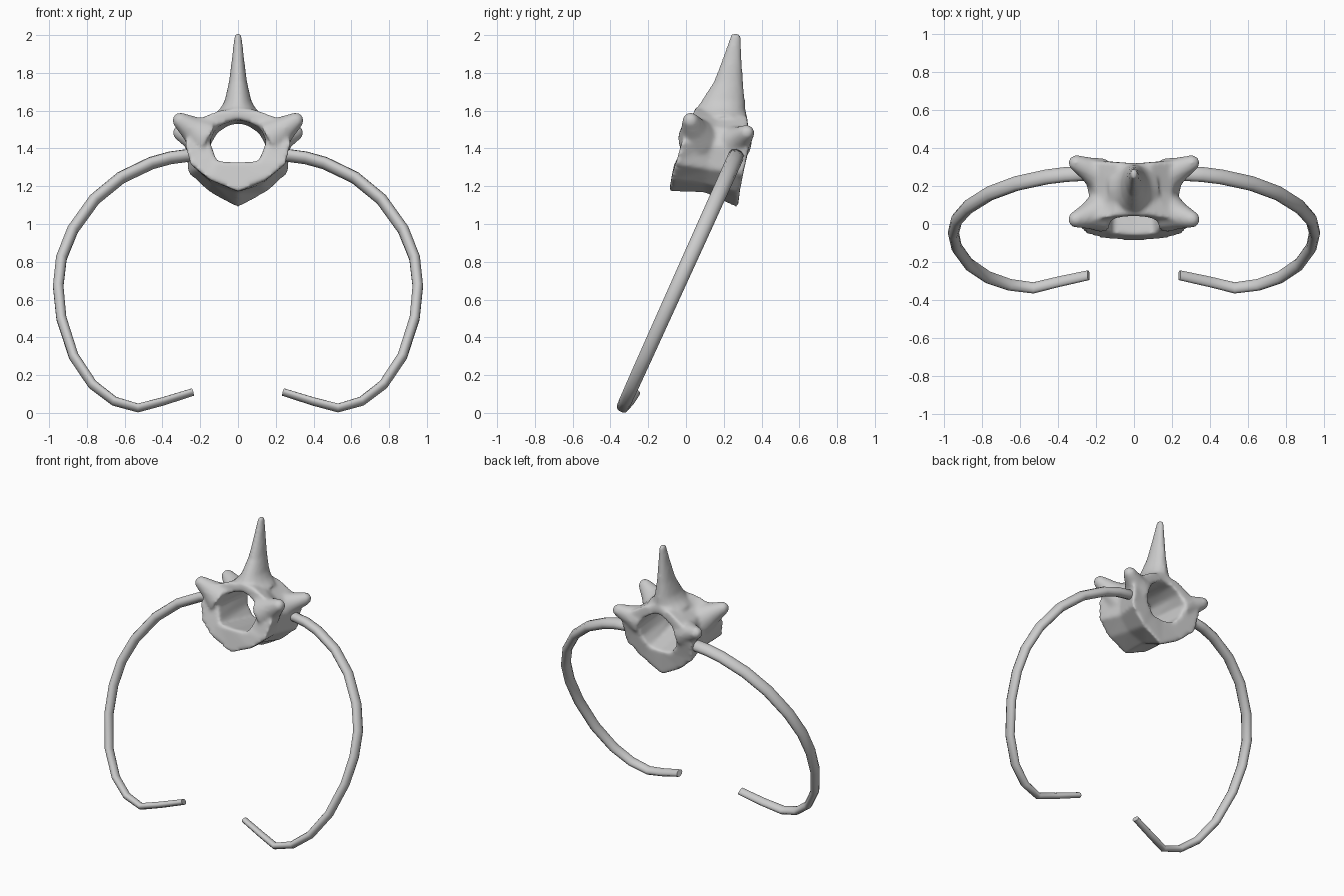
import bpy, bmesh, math
from mathutils import Vector

if "Cube" in bpy.data.objects:
    bpy.data.objects.remove(bpy.data.objects["Cube"])


def loft(bm, rings, closed=False):
    """Skin a list of point rings; cap the ends unless closed on itself."""
    vs = [[bm.verts.new(p) for p in r] for r in rings]
    n = len(vs[0])
    faces = []
    for i in range(len(vs) if closed else len(vs) - 1):
        a, b = vs[i], vs[(i + 1) % len(vs)]
        for j in range(n):
            k = (j + 1) % n
            faces.append(bm.faces.new((a[j], a[k], b[k], b[j])))
    if not closed:
        faces.append(bm.faces.new(vs[0][::-1]))
        faces.append(bm.faces.new(vs[-1]))
    bmesh.ops.recalc_face_normals(bm, faces=faces)


def ellipse(c, u, v, n=16):
    return [c + u * math.cos(2 * math.pi * i / n) + v * math.sin(2 * math.pi * i / n)
            for i in range(n)]


def finish(bm, name):
    me = bpy.data.meshes.new(name)
    bm.to_mesh(me)
    bm.free()
    for p in me.polygons:
        p.use_smooth = True
    ob = bpy.data.objects.new(name, me)
    bpy.context.collection.objects.link(ob)
    return ob


def mirrored(half):
    """Full ring from a half profile running bottom centre to top centre."""
    return half + [(-x, y, z) for x, y, z in half[-2:0:-1]]


def knob(bm, a, b, r0, r1):
    a, b = Vector(a), Vector(b)
    d = (b - a).normalized()
    u = d.orthogonal().normalized()
    v = d.cross(u)
    steps = [(a, r0), (a.lerp(b, .55), r0 * .35 + r1 * .65), (b, r1),
             (b + d * r1 * .6, r1 * .8), (b + d * r1, r1 * .3)]
    loft(bm, [ellipse(c, u * r, v * r) for c, r in steps])


# Vertebra: hollow centrum and arch
bm = bmesh.new()
outer_front = [(0, -.09, 1.172), (.15, -.08, 1.235), (.255, -.055, 1.32),
               (.285, -.025, 1.43), (.24, .02, 1.55), (.1, .04, 1.605), (0, .045, 1.61)]
outer_mid = [(0, .1, 1.165), (.13, .1, 1.21), (.22, .12, 1.29),
             (.235, .14, 1.42), (.2, .16, 1.51), (.09, .17, 1.585), (0, .17, 1.62)]
outer_back = [(0, .275, 1.085), (.15, .285, 1.165), (.265, .305, 1.27),
              (.28, .335, 1.40), (.23, .335, 1.49), (.1, .325, 1.57), (0, .32, 1.59)]
inner_back = [(0, .29, 1.26), (.08, .295, 1.27), (.13, .31, 1.33),
              (.15, .325, 1.41), (.11, .33, 1.48), (.05, .325, 1.52), (0, .32, 1.53)]
inner_front = [(0, -.06, 1.33), (.11, -.055, 1.335), (.125, -.035, 1.37),
               (.15, -.01, 1.44), (.12, .02, 1.51), (.06, .035, 1.54), (0, .04, 1.555)]
loft(bm, [mirrored(p) for p in
          (outer_front, outer_mid, outer_back, inner_back, inner_front)], closed=True)

# Vertebra: spine, rows are (z, front y, back y, half width)
spine = [(1.57, .05, .315, .14), (1.61, .055, .315, .095), (1.65, .08, .313, .072),
         (1.75, .145, .303, .049), (1.88, .195, .296, .032),
         (1.99, .232, .291, .021), (2.008, .24, .287, .015)]
loft(bm, [ellipse(Vector((0, (f + b) / 2, z)), Vector((w, 0, 0)),
                  Vector((0, (b - f) / 2, 0))) for z, f, b, w in spine])

# Vertebra: four joint knobs
for s in (-1, 1):
    knob(bm, (s * .18, .06, 1.46), (s * .302, .025, 1.545), .11, .047)
    knob(bm, (s * .18, .26, 1.43), (s * .302, .32, 1.482), .095, .045)

vertebra = finish(bm, "vertebra")
rem = vertebra.modifiers.new("fuse", 'REMESH')
rem.mode = 'VOXEL'
rem.voxel_size = .012
rem.use_smooth_shade = True
smo = vertebra.modifiers.new("blend", 'SMOOTH')
smo.factor = .5
smo.iterations = 8

# Ribs: path rows are (x, z); all points lie in one tilted plane
path = [(.23, 1.355), (.27, 1.362), (.36, 1.35), (.46, 1.322), (.62, 1.245), (.76, 1.13),
        (.875, .97), (.935, .82), (.952, .67), (.935, .50), (.87, .30), (.77, .15),
        (.655, .062), (.53, .026), (.4, .06), (.24, .11)]
normal = Vector((0, .91, -.41))
for side, s in (("left", -1), ("right", 1)):
    pts = [Vector((s * x, .27 - .605 * (1.37 - z) / 1.34, z)) for x, z in path]
    pts[-2].y, pts[-1].y = -.305, -.27
    bm = bmesh.new()
    rings = []
    for i, p in enumerate(pts):
        t = (pts[min(i + 1, len(pts) - 1)] - pts[max(i - 1, 0)]).normalized()
        f = i / (len(pts) - 1)
        wide = .043 - .014 * f ** 2
        thin = .033 - .014 * f ** 2
        if i == 0:
            wide, thin = .03, .022
        rings.append(ellipse(p, normal * wide, t.cross(normal).normalized() * thin, 10))
    loft(bm, rings)
    rib = finish(bm, side + "_rib")
    bpy.context.view_layer.objects.active = rib
    rib.select_set(True)
    bpy.ops.object.shade_smooth_by_angle(angle=math.radians(75))
    rib.select_set(False)
